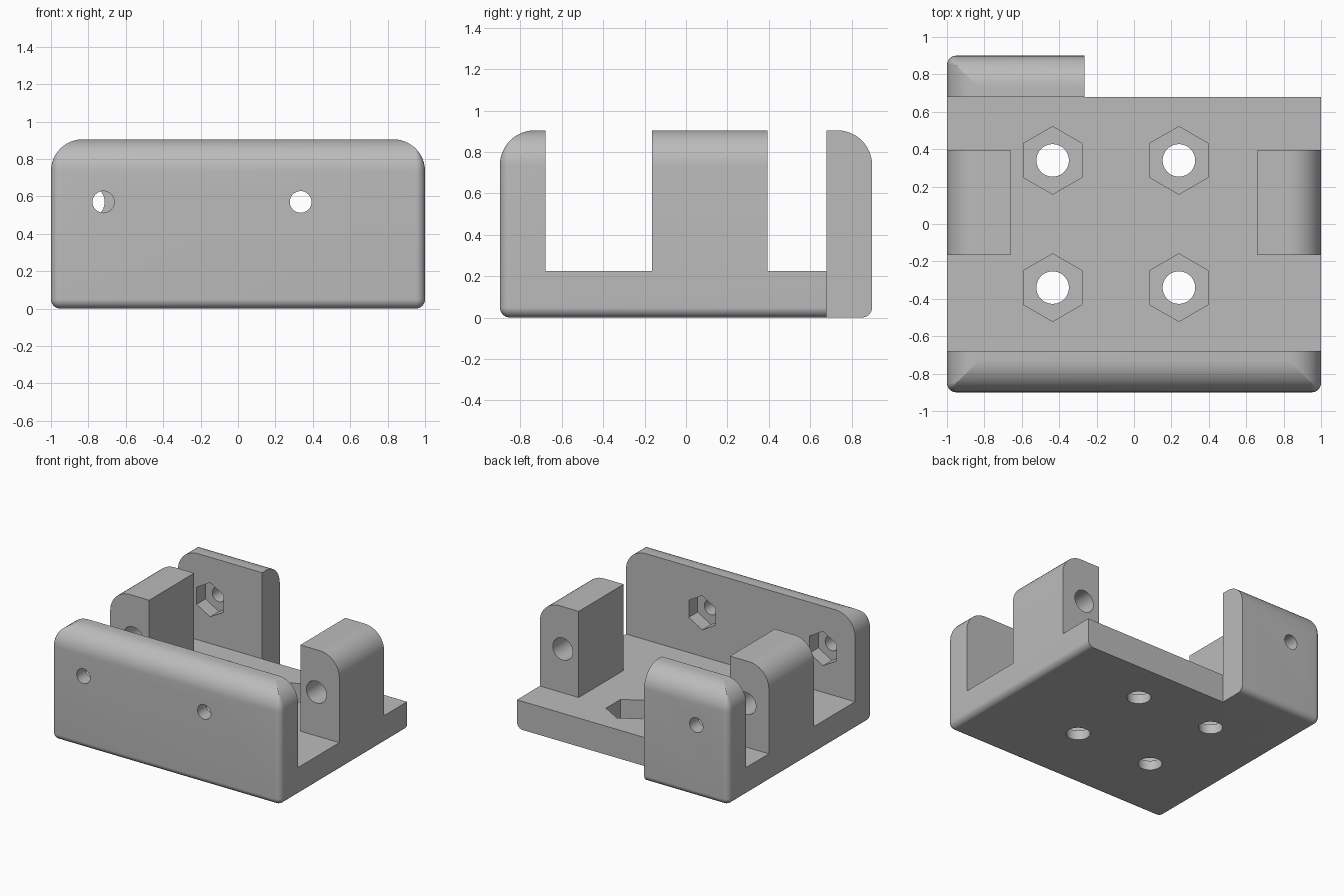
import bpy, bmesh, math
from mathutils import Matrix, Vector

cube = bpy.data.objects.get("Cube")
if cube:
    bpy.data.objects.remove(cube, do_unlink=True)

HALF_X, HALF_Y, HEIGHT = 1.0, 0.9, 0.905
TOP_R, EDGE_R = 0.17, 0.05
FLOOR, WALL = 0.225, 0.68
PILLAR_X, PILLAR_Y0, PILLAR_Y1 = 0.66, -0.165, 0.395

grey = bpy.data.materials.new("plain_grey")
grey.use_nodes = True
grey.diffuse_color = (0.5, 0.5, 0.5, 1)
grey.node_tree.nodes["Principled BSDF"].inputs["Base Color"].default_value = (0.5, 0.5, 0.5, 1)


def make_object(name, bm):
    bmesh.ops.recalc_face_normals(bm, faces=bm.faces)
    mesh = bpy.data.meshes.new(name)
    bm.to_mesh(mesh)
    bm.free()
    obj = bpy.data.objects.new(name, mesh)
    mesh.materials.append(grey)
    bpy.context.collection.objects.link(obj)
    return obj


def rounded_ring(bm, inset, z, steps=8):
    """Rounded rectangle of vertices, shrunk by inset."""
    r = max(EDGE_R - inset, 0.002)
    cx, cy = HALF_X - inset - r, HALF_Y - inset - r
    ring = []
    for corner, (sx, sy) in enumerate([(1, 1), (-1, 1), (-1, -1), (1, -1)]):
        for i in range(steps + 1):
            a = (corner + i / steps) * math.pi / 2
            ring.append(bm.verts.new((sx * cx + r * math.cos(a), sy * cy + r * math.sin(a), z)))
    return ring


def rounded_block():
    quarter = [i / 12 * math.pi / 2 for i in range(13)]
    profile = [(EDGE_R * (1 - math.sin(a)), EDGE_R * (1 - math.cos(a))) for a in quarter]
    profile += [(TOP_R * (1 - math.cos(a)), HEIGHT - TOP_R * (1 - math.sin(a))) for a in quarter]
    bm = bmesh.new()
    rings = [rounded_ring(bm, inset, z) for inset, z in profile]
    for low, high in zip(rings, rings[1:]):
        for i in range(len(low)):
            j = (i + 1) % len(low)
            bm.faces.new((low[i], low[j], high[j], high[i]))
    bm.faces.new(rings[0][::-1])
    bm.faces.new(rings[-1])
    return make_object("mount_body", bm)


def prism(points, z0, z1):
    bm = bmesh.new()
    face = bm.faces.new([bm.verts.new((x, y, z0)) for x, y in points])
    top = bmesh.ops.extrude_face_region(bm, geom=[face])["geom"]
    bmesh.ops.translate(bm, vec=(0, 0, z1 - z0),
                        verts=[v for v in top if isinstance(v, bmesh.types.BMVert)])
    return make_object("cutter", bm)


def bore(start, end, radius, sides=40, turn=0.0):
    """Straight hole cutter between two points."""
    start, end = Vector(start), Vector(end)
    axis = end - start
    bm = bmesh.new()
    bmesh.ops.create_cone(bm, cap_ends=True, segments=sides, radius1=radius,
                          radius2=radius, depth=axis.length)
    aim = Matrix.Rotation(-math.pi / 2, 4, "X") if abs(axis.y) > abs(axis.z) else Matrix()
    place = Matrix.Translation((start + end) / 2) @ aim @ Matrix.Rotation(turn, 4, "Z")
    bmesh.ops.transform(bm, matrix=place, verts=bm.verts)
    return make_object("cutter", bm)


def hex_bore(start, end, radius):
    # first vertex of the primitive lies on local y, so points face +-y or +-z
    return bore(start, end, radius, 6)


body = rounded_block()

# Open tray around the two side pillars
half = [(2, -WALL), (2, PILLAR_Y0), (PILLAR_X, PILLAR_Y0),
        (PILLAR_X, PILLAR_Y1), (2, PILLAR_Y1), (2, WALL)]
cutters = [prism(half + [(-x, y) for x, y in reversed(half)], FLOOR, 2)]

# Back wall removed beside the short tab
cutters.append(prism([(-0.265, WALL), (2, WALL), (2, 2), (-0.265, 2)], -1, 2))

# Floor bolt holes with nut pockets
for x in (-0.435, 0.24):
    for y in (-0.34, 0.34):
        cutters.append(bore((x, y, -0.5), (x, y, 0.5), 0.087))
        cutters.append(hex_bore((x, y, 0.075), (x, y, 0.4), 0.181))

# Wall screw holes with nut pockets on the inner faces
HOLE_Z = 0.57
for x, side in ((-0.72, -1), (0.335, -1), (-0.72, 1)):
    cutters.append(bore((x, side * 0.5, HOLE_Z), (x, side * 1.2, HOLE_Z), 0.058))
    cutters.append(hex_bore((x, side * 0.5, HOLE_Z), (x, side * (WALL + 0.11), HOLE_Z), 0.135))

# Pillar through holes
for x in (-0.80, 0.80):
    cutters.append(bore((x, -0.3, HOLE_Z), (x, 0.5, HOLE_Z), 0.087))

for cutter in cutters:
    mod = body.modifiers.new("cut", "BOOLEAN")
    mod.operation, mod.solver, mod.object = "DIFFERENCE", "EXACT", cutter

# Bake the cuts and drop the helpers
bpy.context.view_layer.update()
graph = bpy.context.evaluated_depsgraph_get()
baked = bpy.data.meshes.new_from_object(body.evaluated_get(graph))
body.modifiers.clear()
body.data = baked
for cutter in cutters:
    bpy.data.objects.remove(cutter, do_unlink=True)

bpy.ops.object.select_all(action="DESELECT")
body.select_set(True)
bpy.context.view_layer.objects.active = body
bpy.ops.object.shade_smooth_by_angle(angle=math.radians(30))
